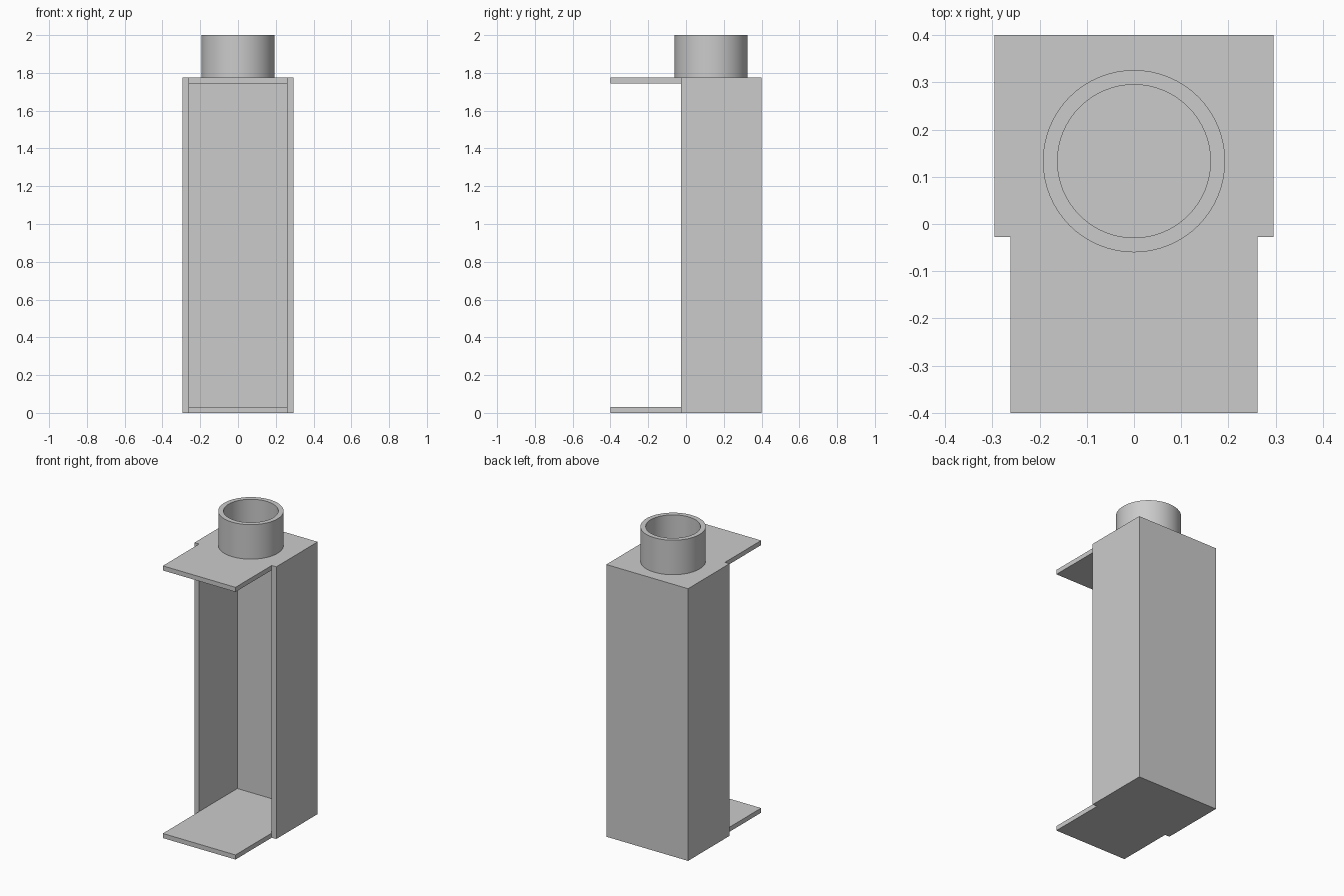
import bpy, bmesh, math
from mathutils import Vector

cube = bpy.data.objects.get("Cube")
if cube:
    bpy.data.objects.remove(cube, do_unlink=True)

grey = bpy.data.materials.new("plain_grey")
grey.use_nodes = True
colour = (0.6, 0.6, 0.6, 1)
grey.diffuse_color = colour
grey.node_tree.nodes["Principled BSDF"].inputs["Base Color"].default_value = colour

HALF_W, WALL = 0.295, 0.033
FRONT, WALL_FRONT, BACK = -0.4, -0.027, 0.4
BODY_TOP, PLATE, TOP = 1.775, 0.03, 2.0
PIPE_Y, PIPE_OUT, PIPE_IN = 0.133, 0.193, 0.162
INNER_W = HALF_W - WALL
INNER_BACK = BACK - WALL


def circle(radius, count=64):
    return [(radius * math.cos(2 * math.pi * i / count),
             PIPE_Y + radius * math.sin(2 * math.pi * i / count)) for i in range(count)]


def extrude_profile(name, loops, z0, z1):
    """Fill an outline (further loops are holes) and extrude it upwards."""
    bm = bmesh.new()
    edges = []
    for loop in loops:
        verts = [bm.verts.new((x, y, z0)) for x, y in loop]
        edges += [bm.edges.new((v, verts[i - 1])) for i, v in enumerate(verts)]
    bmesh.ops.triangle_fill(bm, edges=edges, use_beauty=True, normal=Vector((0, 0, 1)))
    result = bmesh.ops.extrude_face_region(bm, geom=bm.faces[:], use_keep_orig=True)
    top = [g for g in result["geom"] if isinstance(g, bmesh.types.BMVert)]
    bmesh.ops.translate(bm, verts=top, vec=(0, 0, z1 - z0))
    bmesh.ops.recalc_face_normals(bm, faces=bm.faces[:])
    mesh = bpy.data.meshes.new(name)
    bm.to_mesh(mesh)
    bm.free()
    mesh.materials.append(grey)
    obj = bpy.data.objects.new(name, mesh)
    bpy.context.collection.objects.link(obj)
    return obj


# Side and back walls as one open-fronted channel
channel = [(-HALF_W, WALL_FRONT), (-INNER_W, WALL_FRONT), (-INNER_W, INNER_BACK),
           (INNER_W, INNER_BACK), (INNER_W, WALL_FRONT), (HALF_W, WALL_FRONT),
           (HALF_W, BACK), (-HALF_W, BACK)]
extrude_profile("wall_channel", [channel], 0, BODY_TOP)

# End plates that reach out past the open front
plate = [(-INNER_W, FRONT), (INNER_W, FRONT), (INNER_W, INNER_BACK), (-INNER_W, INNER_BACK)]
extrude_profile("bottom_plate", [plate], 0, PLATE)
extrude_profile("top_plate", [plate, circle(PIPE_IN)], BODY_TOP - PLATE, BODY_TOP)

# Round pipe collar on the top plate
pipe = extrude_profile("pipe_collar", [circle(PIPE_OUT), circle(PIPE_IN)], BODY_TOP, TOP)
bpy.ops.object.select_all(action="DESELECT")
pipe.select_set(True)
bpy.context.view_layer.objects.active = pipe
bpy.ops.object.shade_smooth_by_angle(angle=math.radians(30))
